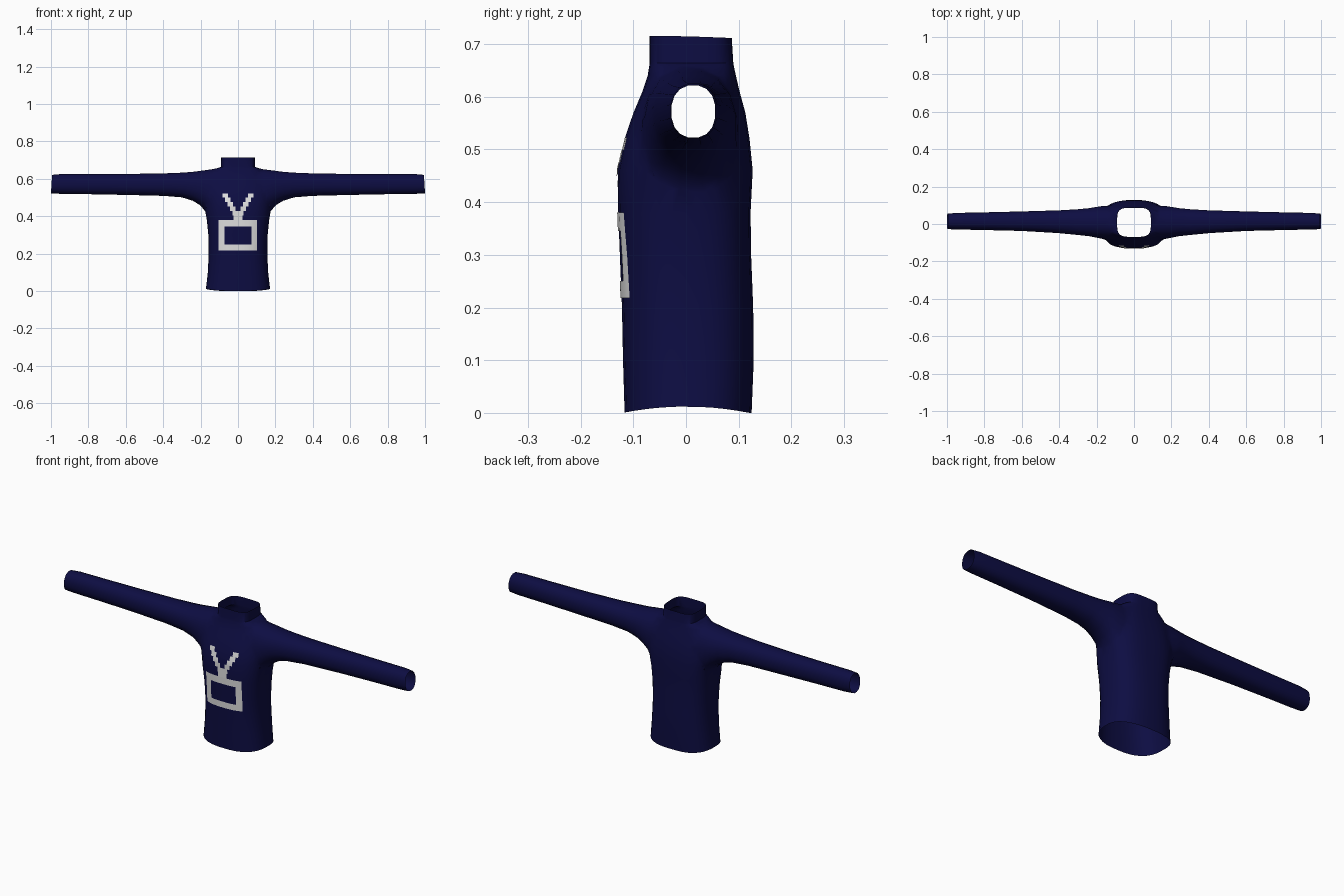
import bpy, bmesh, math
from mathutils import Vector
from mathutils.bvhtree import BVHTree

if "Cube" in bpy.data.objects:
    bpy.data.objects.remove(bpy.data.objects["Cube"])


def material(name, rgb):
    m = bpy.data.materials.new(name)
    m.diffuse_color = (*rgb, 1)
    m.use_nodes = True
    m.node_tree.nodes["Principled BSDF"].inputs["Base Color"].default_value = m.diffuse_color
    return m


navy = material("navy knit", (0.004, 0.004, 0.055))
pale = material("pale print", (0.75, 0.75, 0.75))


def oval(a, b, power, n):
    """Points of a rounded box outline with half sizes a and b."""
    pts = []
    for i in range(n):
        t = 2 * math.pi * (i + 0.5) / n
        c, s = math.cos(t), math.sin(t)
        pts.append((a * math.copysign(abs(c) ** (2 / power), c),
                    b * math.copysign(abs(s) ** (2 / power), s)))
    return pts


def loft(name, rings):
    """Closed solid through a list of rings of points."""
    bm = bmesh.new()
    loops = [[bm.verts.new(p) for p in r] for r in rings]
    n = len(loops[0])
    for lo, hi in zip(loops, loops[1:]):
        for i in range(n):
            j = (i + 1) % n
            bm.faces.new((lo[i], lo[j], hi[j], hi[i]))
    bm.faces.new(loops[0])
    bm.faces.new(loops[-1])
    bmesh.ops.recalc_face_normals(bm, faces=bm.faces)
    me = bpy.data.meshes.new(name)
    bm.to_mesh(me)
    bm.free()
    ob = bpy.data.objects.new(name, me)
    bpy.context.collection.objects.link(ob)
    return ob


# Torso and collar: height, half width, front y, back y, squareness
torso = [(0.0, 0.172, -0.117, 0.125, 2.6), (0.1, 0.162, -0.12, 0.129, 2.6),
         (0.2, 0.157, -0.122, 0.128, 2.6), (0.3, 0.159, -0.126, 0.124, 2.7),
         (0.38, 0.167, -0.129, 0.123, 2.8), (0.46, 0.178, -0.13, 0.127, 2.8),
         (0.52, 0.18, -0.117, 0.121, 2.7), (0.57, 0.175, -0.1, 0.113, 2.6),
         (0.61, 0.16, -0.083, 0.102, 2.6), (0.64, 0.138, -0.073, 0.095, 2.8),
         (0.658, 0.108, -0.07, 0.091, 3.4), (0.664, 0.091, -0.069, 0.09, 4),
         (0.715, 0.09, -0.069, 0.087, 4)]
rings = []
for z, w, f, b, p in torso:
    rings.append([(x, y + (f + b) / 2, z) for x, y in oval(w, (b - f) / 2, p, 32)])
sweater = loft("sweater", rings)

# Sleeves: distance out, front y, back y, bottom z, top z
sleeve = [(0.1, -0.085, 0.1, 0.40, 0.66), (0.15, -0.085, 0.1, 0.415, 0.655),
          (0.175, -0.082, 0.1, 0.43, 0.651), (0.2, -0.077, 0.095, 0.455, 0.647),
          (0.235, -0.068, 0.088, 0.48, 0.641), (0.3, -0.06, 0.08, 0.5, 0.634),
          (0.4, -0.05, 0.074, 0.508, 0.63), (0.6, -0.038, 0.068, 0.513, 0.627),
          (0.8, -0.033, 0.063, 0.517, 0.626), (0.95, -0.03, 0.06, 0.519, 0.626),
          (1.0, -0.028, 0.056, 0.522, 0.622)]
for side in (-1, 1):
    rings = []
    for x, f, b, lo, hi in sleeve:
        rings.append([(side * x, y + (f + b) / 2, z + (lo + hi) / 2)
                      for y, z in oval((b - f) / 2, (hi - lo) / 2, 2.3, 16)])
    arm = loft("sleeve_helper", rings)
    arm.hide_render = True
    mod = sweater.modifiers.new("join", 'BOOLEAN')
    mod.operation, mod.solver, mod.object = 'UNION', 'EXACT', arm

# Apply the joins, then open the hem, collar and cuffs
dg = bpy.context.evaluated_depsgraph_get()
joined = bpy.data.meshes.new_from_object(sweater.evaluated_get(dg))
sweater.modifiers.clear()
sweater.data = joined
for ob in [o for o in bpy.data.objects if o.name.startswith("sleeve_helper")]:
    bpy.data.objects.remove(ob)
bm = bmesh.new()
bm.from_mesh(joined)
caps = [f for f in bm.faces if all(v.co.z < 0.001 for v in f.verts)
        or all(v.co.z > 0.714 for v in f.verts)
        or all(abs(v.co.x) > 0.999 for v in f.verts)]
bmesh.ops.delete(bm, geom=caps, context='FACES')
bmesh.ops.remove_doubles(bm, verts=bm.verts, dist=0.002)
bmesh.ops.triangulate(bm, faces=[f for f in bm.faces if len(f.verts) > 4])

# Soften the armhole seams
for _ in range(2):
    seam = [v for v in bm.verts if 0.13 < abs(v.co.x) < 0.24 and 0.4 < v.co.z < 0.655]
    bmesh.ops.smooth_vert(bm, verts=seam, factor=0.4, use_axis_x=True,
                          use_axis_y=True, use_axis_z=True)

# Curve the hem, slope the collar rim and slant the cuffs
for v in bm.verts:
    if v.co.z < 0.001:
        v.co.z = 0.012 * (1 - min(1, (v.co.y / 0.12) ** 2))
    elif v.co.z > 0.714:
        v.co.z -= 0.04 * max(0, v.co.y)
    elif abs(v.co.x) > 0.999:
        v.co.x -= math.copysign(0.06 * max(0, v.co.z - 0.522), v.co.x)
tree = BVHTree.FromBMesh(bm)
bm.to_mesh(joined)
bm.free()
joined.materials.clear()
joined.materials.append(navy)

# Chest print: boxes x0, x1, z0, z1 for the frame, its foot and two stepped arms
boxes = [(-0.105, 0.102, 0.345, 0.38), (-0.105, 0.102, 0.218, 0.25),
         (-0.105, -0.072, 0.25, 0.345), (0.072, 0.102, 0.25, 0.345),
         (-0.024, 0.024, 0.38, 0.405)]
for k in range(5):
    z = 0.405 + 0.0235 * k
    for side in (-1, 1):
        mid = side * (0.014 + 0.0135 * k)
        boxes.append((mid - 0.015, mid + 0.015, z, z + 0.0235))

bm = bmesh.new()


def on_chest(x, z):
    hit = tree.ray_cast(Vector((x, -1, z)), Vector((0, 1, 0)))[0]
    return bm.verts.new((x, hit.y - 0.002, z))


for x0, x1, z0, z1 in boxes:
    nx, nz = (max(1, round(d / 0.012)) for d in (x1 - x0, z1 - z0))
    grid = [[on_chest(x0 + (x1 - x0) * i / nx, z0 + (z1 - z0) * j / nz)
             for i in range(nx + 1)] for j in range(nz + 1)]
    for j in range(nz):
        for i in range(nx):
            bm.faces.new((grid[j][i], grid[j][i + 1], grid[j + 1][i + 1], grid[j + 1][i]))
me = bpy.data.meshes.new("chest_print")
bm.to_mesh(me)
bm.free()
me.materials.append(pale)
chest_print = bpy.data.objects.new("chest_print", me)
bpy.context.collection.objects.link(chest_print)

# Smooth shading with sharp collar seam
for ob in (sweater, chest_print):
    bpy.ops.object.select_all(action='DESELECT')
    ob.select_set(True)
    bpy.context.view_layer.objects.active = ob
    bpy.ops.object.shade_smooth_by_angle(angle=math.radians(40))
